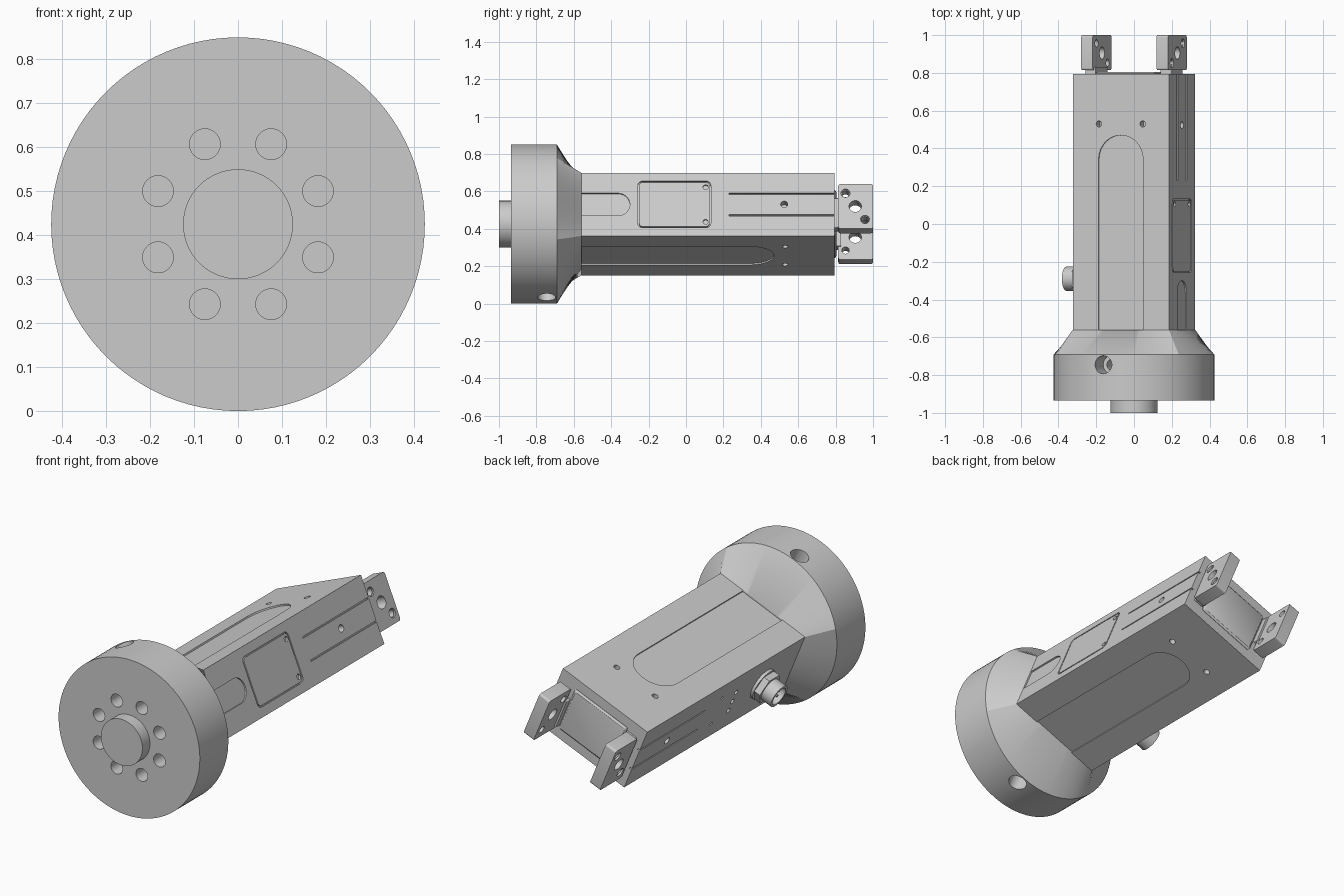
import bpy, bmesh
from math import sin, cos, pi, atan2, radians
from mathutils import Matrix

if "Cube" in bpy.data.objects:
    bpy.data.objects.remove(bpy.data.objects["Cube"])

# Everything is modelled around the y axis, then rolled and lifted into place
PLACE = Matrix.Translation((0, 0, 0.425)) @ Matrix.Rotation(radians(-22.5), 4, 'Y')
HW, HH = 0.275, 0.183          # half width and half height of the housing


def make(name, bm):
    bmesh.ops.recalc_face_normals(bm, faces=bm.faces)
    me = bpy.data.meshes.new(name)
    bm.to_mesh(me)
    bm.free()
    ob = bpy.data.objects.new(name, me)
    bpy.context.collection.objects.link(ob)
    return ob


def loft(name, rings):
    bm = bmesh.new()
    rs = [[bm.verts.new(p) for p in r] for r in rings]
    n = len(rs[0])
    for a, b in zip(rs, rs[1:]):
        for i in range(n):
            j = (i + 1) % n
            bm.faces.new((a[i], a[j], b[j], b[i]))
    bm.faces.new(rs[0])
    bm.faces.new(rs[-1])
    return make(name, bm)


def point(axis, u, v, t):
    # y axis: (x, z) outline; x axis: (y, z) outline; z axis: (y, x) outline
    return {'x': (t, u, v), 'y': (u, t, v), 'z': (v, u, t)}[axis]


def prism(name, outline, axis, a, b):
    return loft(name, [[point(axis, u, v, t) for u, v in outline] for t in (a, b)])


def disc(u, v, r, n=32):
    return [(u + r * cos(2 * pi * i / n), v + r * sin(2 * pi * i / n)) for i in range(n)]


def rrect(u, v, hu, hv, r, n=5):
    pts = []
    for k, (su, sv) in enumerate(((1, 1), (-1, 1), (-1, -1), (1, -1))):
        for i in range(n + 1):
            a = pi / 2 * (k + i / n)
            pts.append((u + su * (hu - r) + r * cos(a), v + sv * (hv - r) + r * sin(a)))
    return pts


def u_slot(start, end, r, n=24):
    arc = [(end - r + r * cos(a), r * sin(a)) for a in (-pi / 2 + pi * i / n for i in range(n + 1))]
    return [(start, -r)] + arc + [(start, r)]


def cut(ob, outline, axis, a, b):
    tool = prism("cutter", outline, axis, a, b)
    tool.hide_render = True
    mod = ob.modifiers.new("cut", 'BOOLEAN')
    mod.operation, mod.solver, mod.object = 'DIFFERENCE', 'EXACT', tool
    bpy.context.view_layer.objects.active = ob
    bpy.ops.object.modifier_apply(modifier=mod.name)
    bpy.data.objects.remove(tool)


# Round flange lofted into the rectangular housing
corner = atan2(HH, HW)
rect, ring = [], []
corners = [(HW, -HH), (HW, HH), (-HW, HH), (-HW, -HH)]
angles = [-corner, corner, pi - corner, pi + corner, 2 * pi - corner]
for k, n in enumerate((18, 30, 18, 30)):
    (x0, z0), (x1, z1) = corners[k], corners[(k + 1) % 4]
    for i in range(n):
        f = i / n
        rect.append((x0 + (x1 - x0) * f, z0 + (z1 - z0) * f))
        a = angles[k] + (angles[k + 1] - angles[k]) * f
        ring.append((0.425 * cos(a), 0.425 * sin(a)))
flange = loft("flange", [[(x, y, z) for x, z in r] for r, y in
                         ((ring, -0.935), (ring, -0.69), (rect, -0.56))])
for k in range(8):             # bolt circle
    a = k * pi / 4
    cut(flange, disc(0.197 * cos(a), 0.197 * sin(a), 0.035), 'y', -1.0, -0.79)
for s in (1, -1):              # stepped radial holes
    cut(flange, disc(-0.745, 0, 0.048), 'z', s * 0.31, s * 0.5)
    cut(flange, disc(-0.745, 0, 0.028), 'z', s * 0.17, s * 0.5)

prism("centre_boss", disc(0, 0, 0.125, 64), 'y', -1.0, -0.9)

# Housing with shallow slots, grooves and screw holes
body = prism("housing", corners, 'y', -0.62, 0.795)
for s in (1, -1):
    cut(body, u_slot(-0.56, 0.47, 0.127), 'z', s * (HH - 0.008), s * 0.3)
    for x in (-0.125, 0.125):
        cut(body, disc(0.53, x, 0.016, 20), 'z', s * (HH - 0.05), s * 0.3)
    for z in (-0.062, 0.062):
        cut(body, rrect(0.53, z, 0.3, 0.004, 0.002, 2), 'x', s * (HW - 0.012), s * 0.4)
    cut(body, disc(0.525, 0, 0.019, 20), 'x', s * (HW - 0.05), s * 0.4)
cut(body, u_slot(-0.56, -0.30, 0.065), 'x', HW - 0.008, 0.4)
cut(body, rrect(-0.0625, 0, 0.195, 0.135, 0.025), 'x', HW - 0.012, 0.4)
for y, z, r in ((-0.035, 0.06, 0.014), (-0.035, 0, 0.014), (-0.035, -0.06, 0.014),
                (0.1, 0.085, 0.009), (0.1, -0.085, 0.009)):
    cut(body, disc(y, z, r, 20), 'x', -HW + 0.04, -0.4)

# Access cover in its recess
cover = prism("access_cover", rrect(-0.0625, 0, 0.188, 0.128, 0.02), 'x', HW - 0.02, HW)
for z in (-0.1, 0.1):
    cut(cover, disc(0.105, z, 0.014, 20), 'x', HW - 0.012, 0.4)

# Raised end plate
loft("end_plate", [[(x, y, z) for x, z in rrect(0, 0, w, h, 0.01)] for y, w, h in
                   ((0.78, 0.17, 0.13), (0.797, 0.17, 0.13), (0.805, 0.16, 0.12))])

# Mounting lugs on short necks, the second turned half way round
for s, side in ((1, "right"), (-1, "left")):
    prism(side + "_lug_neck", rrect(s * 0.203, -s * 0.03, 0.03, 0.085, 0.005), 'y', 0.78, 0.83)
    lug = prism(side + "_lug", rrect(0.907, 0, 0.093, 0.129, 0.012), 'x', s * 0.183, s * 0.249)
    for y, z, r in ((0.905, 0, 0.033), (0.853, 0.076, 0.02), (0.957, -0.076, 0.02)):
        cut(lug, disc(y, s * z, r, 28), 'x', s * 0.1, s * 0.3)
    # half-lap pocket around the small holes on the outer side
    for y in (0.853, 0.957):
        z = 0.076 if y < 0.9 else -0.076
        cut(lug, disc(y, s * z, 0.024, 28), 'x', s * 0.24, s * 0.3)

# Cable connector: washer, hex nut, hollow barrel and pins
CY = -0.29
prism("connector_washer", disc(CY, 0, 0.088), 'x', -HW + 0.02, -HW - 0.015)
prism("connector_nut", disc(CY, 0, 0.085, 6), 'x', -HW, -HW - 0.05)
barrel = prism("connector_barrel", disc(CY, 0, 0.064), 'x', -HW, -HW - 0.112)
cut(barrel, disc(CY, 0, 0.05), 'x', -HW - 0.05, -0.5)
for k in range(4):
    a = pi / 4 + k * pi / 2
    prism("connector_pin", disc(CY + 0.024 * cos(a), 0.024 * sin(a), 0.007, 12),
          'x', -HW - 0.04, -HW - 0.095)

# Place and shade
for ob in list(bpy.context.collection.objects):
    ob.data.transform(PLACE)
    bpy.ops.object.select_all(action='DESELECT')
    ob.select_set(True)
    bpy.context.view_layer.objects.active = ob
    bpy.ops.object.shade_smooth_by_angle(angle=radians(30))
